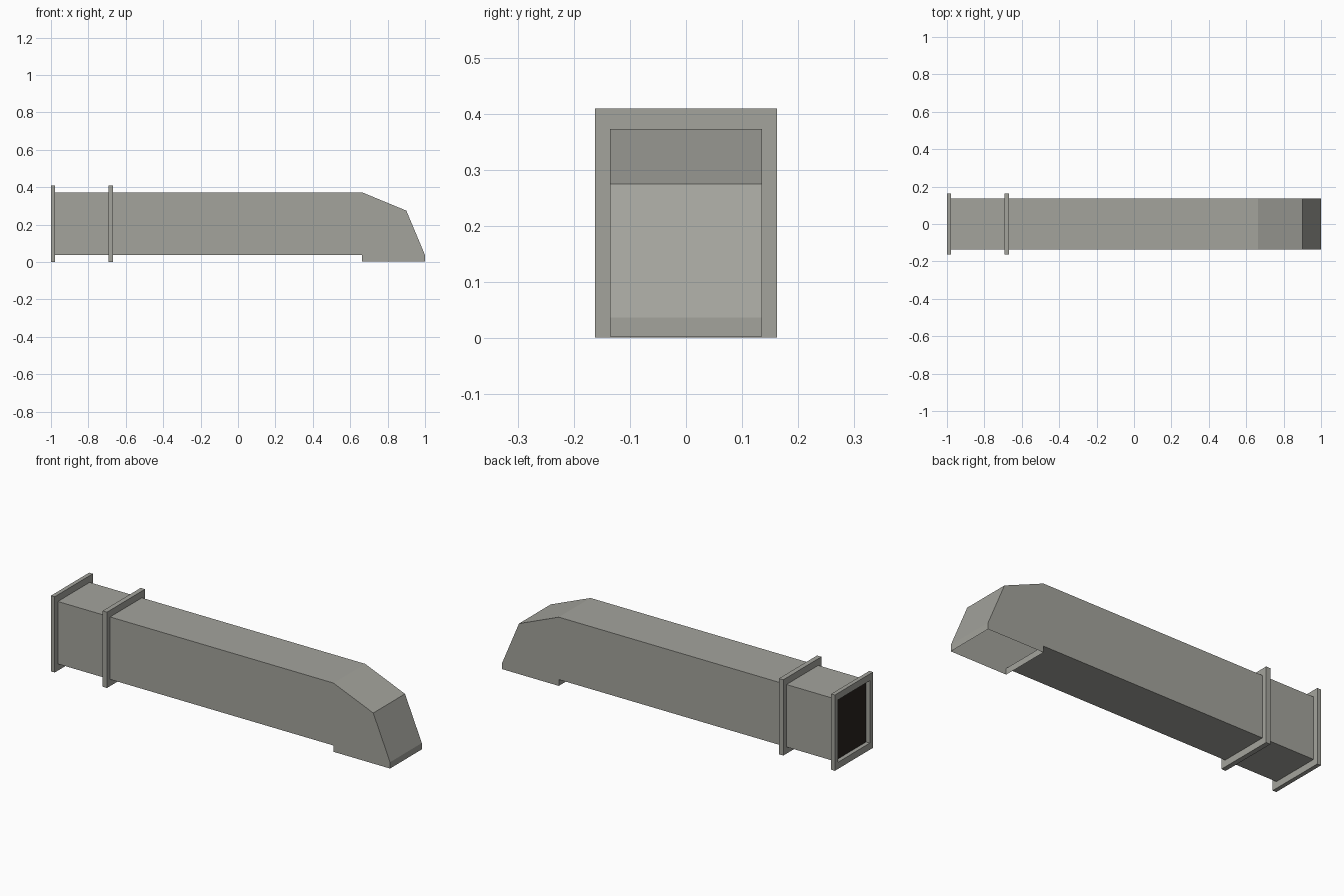
import bpy, bmesh

if "Cube" in bpy.data.objects:
    bpy.data.objects.remove(bpy.data.objects["Cube"])


def material(name, rgb):
    m = bpy.data.materials.new(name)
    m.diffuse_color = (*rgb, 1)
    m.use_nodes = True
    m.node_tree.nodes["Principled BSDF"].inputs["Base Color"].default_value = m.diffuse_color
    return m


metal = material("duct grey", (0.37, 0.37, 0.335))
dark = material("dark opening", (0.022, 0.017, 0.014))

HALF_W, LOW, HIGH = 0.135, 0.037, 0.373      # duct section
START = -0.978                               # back of end flange


def finish(name, bm, mat):
    me = bpy.data.meshes.new(name)
    bm.to_mesh(me)
    bm.free()
    me.materials.append(mat)
    ob = bpy.data.objects.new(name, me)
    bpy.context.collection.objects.link(ob)
    return ob


# Duct shell: side profile swept across y, open at the intake and under the outlet
profile = [(START, LOW), (0.663, LOW), (0.663, 0.003), (1, 0.003), (1, LOW),
           (0.9, 0.275), (0.663, HIGH), (START, HIGH)]
bm = bmesh.new()
near = [bm.verts.new((x, -HALF_W, z)) for x, z in profile]
far = [bm.verts.new((x, HALF_W, z)) for x, z in profile]
bm.faces.new(near)
bm.faces.new(far[::-1])
n = len(profile)
for i in range(n):
    if i in (2, n - 1):                      # open outlet and intake
        continue
    j = (i + 1) % n
    bm.faces.new((near[j], near[i], far[i], far[j]))
finish("duct_shell", bm, metal)

# Dark panel closing the intake
bm = bmesh.new()
bm.faces.new([bm.verts.new((START, y, z)) for y, z in
              ((HALF_W, LOW), (-HALF_W, LOW), (-HALF_W, HIGH), (HALF_W, HIGH))])
finish("intake_panel", bm, dark)


# Flanges: rectangular rings around the duct
def flange(name, x0, x1):
    bm = bmesh.new()

    def loop(x, w, lo, hi):
        return [bm.verts.new((x, y, z)) for y, z in
                ((-w, lo), (w, lo), (w, hi), (-w, hi))]
    outer, inner = (0.162, 0.001, 0.409), (HALF_W, LOW, HIGH)
    loops = [loop(x0, *outer), loop(x1, *outer), loop(x1, *inner), loop(x0, *inner)]
    for k in range(4):
        a, b = loops[k], loops[(k + 1) % 4]
        for i in range(4):
            j = (i + 1) % 4
            bm.faces.new((a[i], a[j], b[j], b[i]))
    bmesh.ops.recalc_face_normals(bm, faces=bm.faces)
    finish(name, bm, metal)


flange("end_flange", -1, START)
flange("middle_flange", -0.693, -0.667)
